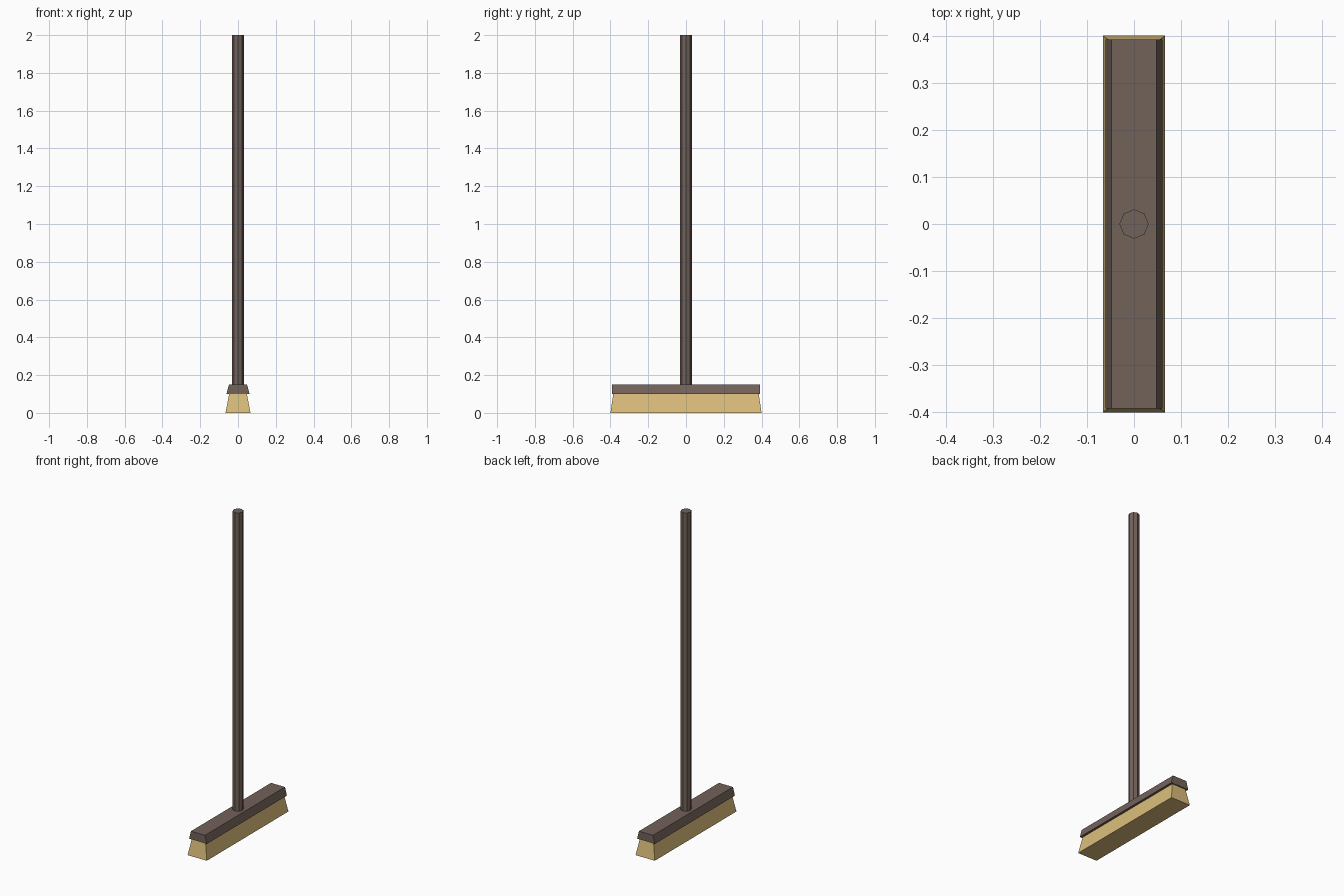
import bpy, bmesh, math

if "Cube" in bpy.data.objects:
    bpy.data.objects.remove(bpy.data.objects["Cube"])


def material(name, rgb):
    m = bpy.data.materials.new(name)
    m.diffuse_color = (*rgb, 1.0)
    m.use_nodes = True
    m.node_tree.nodes["Principled BSDF"].inputs["Base Color"].default_value = m.diffuse_color
    return m


def add_object(name, bm, mat):
    bmesh.ops.recalc_face_normals(bm, faces=bm.faces)
    mesh = bpy.data.meshes.new(name)
    bm.to_mesh(mesh)
    bm.free()
    mesh.materials.append(mat)
    bpy.context.collection.objects.link(bpy.data.objects.new(name, mesh))


def tapered_box(name, z0, half0, z1, half1, mat):
    """Box whose half sizes (x, y) change from bottom to top."""
    bm = bmesh.new()
    bmesh.ops.create_cube(bm, size=2)
    for v in bm.verts:
        z, (hx, hy) = (z0, half0) if v.co.z < 0 else (z1, half1)
        v.co = (v.co.x * hx, v.co.y * hy, z)
    add_object(name, bm, mat)


wood = material("dark_wood", (0.17, 0.122, 0.102))
straw = material("straw", (0.71, 0.51, 0.2))

# Flared bristles and the wooden block above them
tapered_box("bristles", 0.0, (0.066, 0.40), 0.10, (0.047, 0.385), straw)
tapered_box("head_block", 0.10, (0.061, 0.392), 0.15, (0.048, 0.392), wood)

# Eight-sided handle
bm = bmesh.new()
bmesh.ops.create_cone(bm, cap_ends=True, segments=8, radius1=0.031,
                      radius2=0.031, depth=1.85)
bmesh.ops.translate(bm, vec=(0, 0, 0.15 + 1.85 / 2), verts=bm.verts)
add_object("handle", bm, wood)
